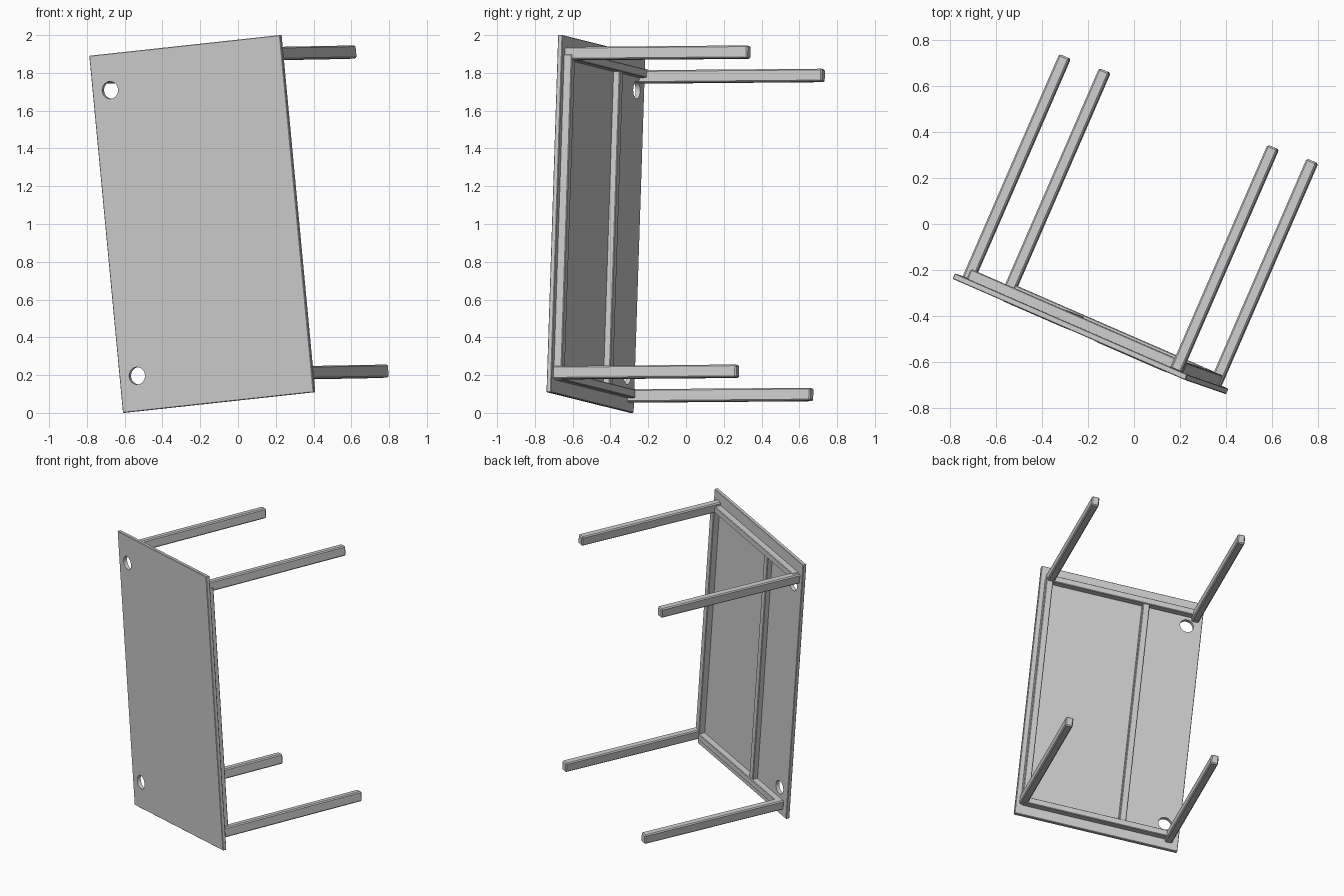
import bpy, bmesh
from mathutils import Matrix, Vector

if "Cube" in bpy.data.objects:
    bpy.data.objects.remove(bpy.data.objects["Cube"])

# Table tipped on its side: local x = depth, y = away from the top surface, z = length
W, L, T = 1.107, 1.90, 0.026
ux = Vector((0.912, -0.397, 0.099)).normalized()
uy = Vector((0.402, 0.915, 0.008))
uy = (uy - ux * uy.dot(ux)).normalized()
uz = ux.cross(uy)
M = Matrix((ux, uy, uz)).transposed().to_4x4()
M.translation = Vector((-0.61, -0.30, 0.0))


def finish(name, bm):
    me = bpy.data.meshes.new(name)
    bm.to_mesh(me)
    bm.free()
    ob = bpy.data.objects.new(name, me)
    bpy.context.collection.objects.link(ob)
    ob.matrix_world = M
    return ob


def box(name, x0, x1, y0, y1, z0, z1, bevel=0.004):
    bm = bmesh.new()
    bmesh.ops.create_cube(bm, size=1)
    bmesh.ops.scale(bm, vec=(x1 - x0, y1 - y0, z1 - z0), verts=bm.verts)
    bmesh.ops.translate(bm, vec=((x0 + x1) / 2, (y0 + y1) / 2, (z0 + z1) / 2), verts=bm.verts)
    if bevel:
        bmesh.ops.bevel(bm, geom=bm.edges[:], offset=bevel, segments=1, affect='EDGES')
    return finish(name, bm)


# Table top with two round cable holes
top = box("table_top", 0, W, 0, T, 0, L, 0.003)
for i, hz in enumerate((0.187, L - 0.193)):
    bm = bmesh.new()
    bmesh.ops.create_cone(bm, cap_ends=True, segments=32, radius1=0.046, radius2=0.046, depth=0.3,
                          matrix=Matrix.Translation((0.102, 0, hz)) @ Matrix.Rotation(1.5707963, 4, 'X'))
    cutter = finish(f"hole_cutter_{i + 1}", bm)
    cutter.hide_render = True
    cutter.hide_viewport = False
    mod = top.modifiers.new("hole", 'BOOLEAN')
    mod.operation, mod.solver, mod.object = 'DIFFERENCE', 'EXACT', cutter
bpy.context.view_layer.update()
cut_mesh = bpy.data.meshes.new_from_object(top.evaluated_get(bpy.context.evaluated_depsgraph_get()))
top.modifiers.clear()
top.data = cut_mesh
for ob in [o for o in bpy.data.objects if o.name.startswith("hole_cutter")]:
    bpy.data.objects.remove(ob)

# Four square legs
LEGS = {"rear_lower_leg": (0.067, 0.083), "front_lower_leg": (1.058, 0.108),
        "rear_upper_leg": (0.052, 1.782), "front_upper_leg": (1.046, 1.807)}
for name, (x, z) in LEGS.items():
    box(name, x - 0.025, x + 0.025, T - 0.005, 1.08, z - 0.034, z + 0.034, 0.007)

# Frame rails under the top
R = 0.07
box("front_rail", 1.03, 1.075, T - 0.005, R, 0.10, 1.80)
box("middle_rail", 0.37, 0.415, T - 0.005, 0.062, 0.10, 1.79)
box("lower_end_rail", 0.06, 1.06, T - 0.005, R, 0.07, 0.115)
box("upper_end_rail", 0.05, 1.05, T - 0.005, R, 1.775, 1.82)

# Faint raised pads on the top surface
PADS = [(0.20, 0.51, 1.15, 1.61), (0.65, 0.98, 1.24, 1.70), (0.18, 0.50, 0.60, 1.04),
        (0.62, 0.95, 0.62, 1.10), (0.34, 0.77, 0.09, 0.37)]
for i, (x0, x1, z0, z1) in enumerate(PADS):
    bm = bmesh.new()
    bmesh.ops.create_grid(bm, x_segments=1, y_segments=1, size=0.5,
                          matrix=Matrix.Translation(((x0 + x1) / 2, 0.001, (z0 + z1) / 2))
                          @ Matrix.Diagonal((x1 - x0, 1, z1 - z0, 1))
                          @ Matrix.Rotation(1.5707963, 4, 'X'))
    bmesh.ops.bevel(bm, geom=bm.verts[:], offset=0.05, segments=4, profile=0.5, affect='VERTICES')
    face = bm.faces[:]
    bmesh.ops.inset_region(bm, faces=face, thickness=0.03)
    bmesh.ops.translate(bm, vec=(0, -0.005, 0), verts=list(face[0].verts))
    bmesh.ops.recalc_face_normals(bm, faces=bm.faces)
    if bm.faces[0].normal.y > 0:
        bmesh.ops.reverse_faces(bm, faces=bm.faces[:])
    finish(f"surface_pad_{i + 1}", bm)
